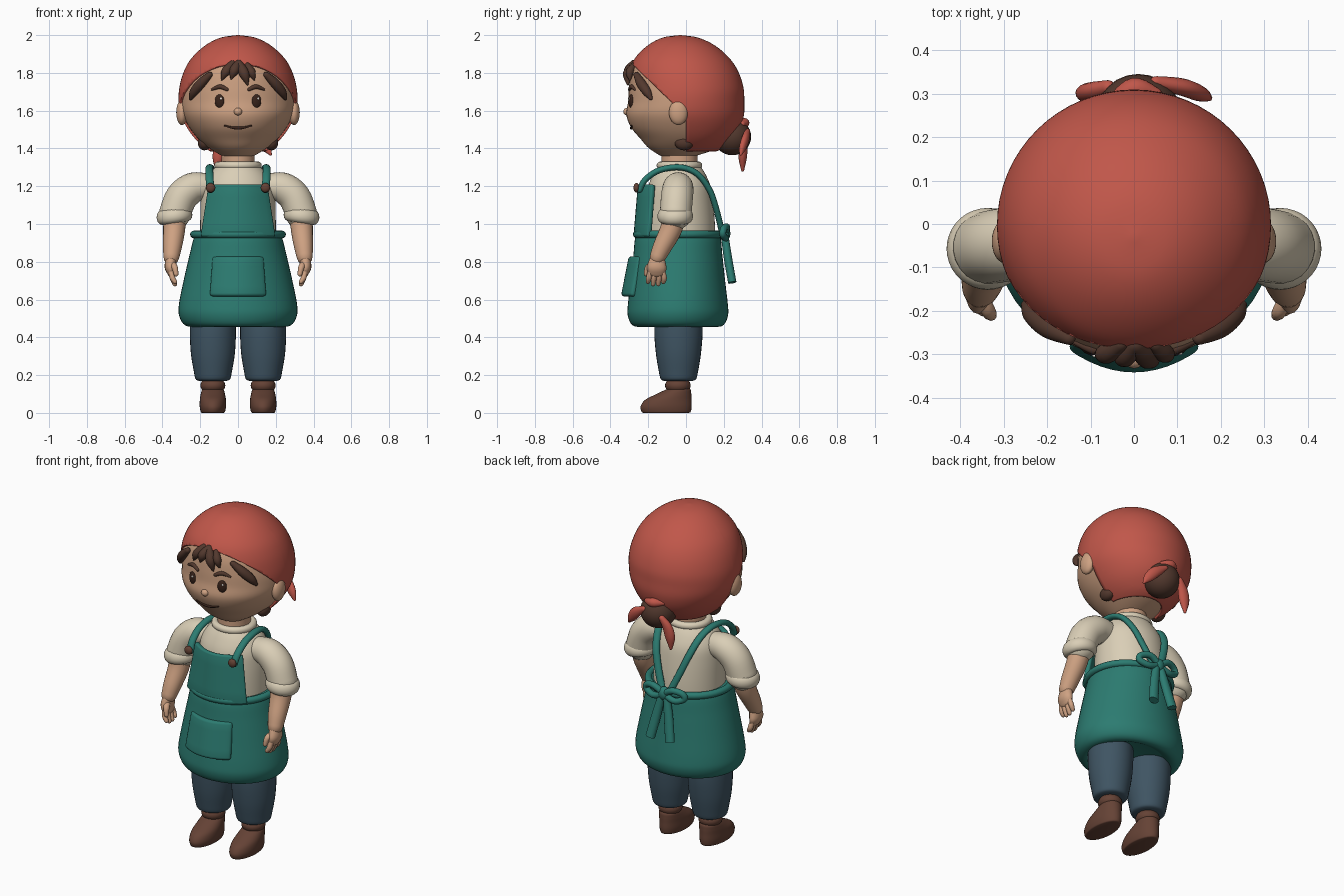
import bpy, bmesh, math
from mathutils import Vector, Matrix
from mathutils.bvhtree import BVHTree

cube = bpy.data.objects.get("Cube")
if cube:
    bpy.data.objects.remove(cube)


def material(name, *rgb):
    m = bpy.data.materials.new(name)
    m.use_nodes = True
    m.diffuse_color = (*rgb, 1)
    bsdf = next(n for n in m.node_tree.nodes if n.type == "BSDF_PRINCIPLED")
    bsdf.inputs["Base Color"].default_value = (*rgb, 1)
    return m


RED = material("scarf_red", .53, .095, .068)
SKIN = material("skin", .62, .36, .225)
HAIR = material("hair_brown", .085, .04, .027)
DARK = material("eye_dark", .04, .017, .011)
CREAM = material("shirt_cream", .7, .62, .47)
TEAL = material("apron_teal", .025, .2, .165)
BLUE = material("trouser_blue", .05, .09, .125)
BOOT = material("boot_brown", .13, .055, .036)
WHITE = material("eye_glint", .8, .75, .7)


def finish(name, bm, mat, angle=40):
    bmesh.ops.remove_doubles(bm, verts=bm.verts, dist=1e-5)
    bmesh.ops.recalc_face_normals(bm, faces=bm.faces)
    me = bpy.data.meshes.new(name)
    bm.to_mesh(me)
    bm.free()
    me.materials.append(mat)
    ob = bpy.data.objects.new(name, me)
    bpy.context.collection.objects.link(ob)
    bpy.ops.object.select_all(action="DESELECT")
    ob.select_set(True)
    bpy.context.view_layer.objects.active = ob
    bpy.ops.object.shade_smooth_by_angle(angle=math.radians(angle))
    return ob


def ball(name, loc, radii, mat, turn=0, tilt=0):
    bm = bmesh.new()
    m = (Matrix.Translation(loc) @ Matrix.Rotation(turn, 4, "Z")
         @ Matrix.Rotation(tilt, 4, "Y") @ Matrix.Diagonal((*radii, 1)))
    bmesh.ops.create_uvsphere(bm, u_segments=24, v_segments=16, radius=1, matrix=m)
    return finish(name, bm, mat)


def smooth_path(pts, closed, steps):
    n, out = len(pts), []
    at = lambda i: pts[i % n] if closed else pts[max(0, min(n - 1, i))]
    for i in range(n if closed else n - 1):
        for k in range(steps):
            t = k / steps
            out.append([.5 * (2*b + (c-a)*t + (2*a-5*b+4*c-d)*t*t + (3*b-a-3*c+d)*t**3)
                        for a, b, c, d in zip(at(i-1), at(i), at(i+1), at(i+2))])
    return out if closed else out + [list(pts[-1])]


def sweep(name, pts, mat, segs=16, level=False, closed=False, rounded=True, steps=5):
    """Tube through (x, y, z, radius[, radius2]); level keeps the rings horizontal."""
    path = smooth_path([(*p, p[3]) if len(p) == 4 else p for p in pts], closed, steps)
    rings, n = [], len(path)
    u = None
    for i, (x, y, z, ra, rb) in enumerate(path):
        lo, hi = (path[i-1], path[(i+1) % n]) if closed else (path[max(0, i-1)], path[min(n-1, i+1)])
        t = (Vector(hi[:3]) - Vector(lo[:3])).normalized()
        if level:
            u, v = Vector((1, 0, 0)), Vector((0, 1, 0))
        else:
            u = u or (Vector((1, 0, 0)) if abs(t.x) < .8 else Vector((0, 0, 1)))
            u = (u - t * u.dot(t)).normalized()
            v = t.cross(u)
        rings.append((Vector((x, y, z)), t, u, v, max(ra, 0), max(rb, 0)))
    if rounded and not level and not closed:
        cap = lambda r, s, a: (r[0] + r[1]*s*min(r[4:])*math.sin(a), r[1], r[2], r[3],
                               r[4]*math.cos(a), r[5]*math.cos(a))
        angles = [math.radians(d) for d in (30, 60, 85)]
        rings = ([cap(rings[0], -1, a) for a in reversed(angles)] + rings
                 + [cap(rings[-1], 1, a) for a in angles])
    bm = bmesh.new()
    loops = [[bm.verts.new(c + u*ra*math.cos(math.tau*k/segs) + v*rb*math.sin(math.tau*k/segs))
              for k in range(segs)] for c, t, u, v, ra, rb in rings]
    for a, b in zip(loops, loops[1:] + (loops[:1] if closed else [])):
        for k in range(segs):
            bm.faces.new((a[k], a[(k+1) % segs], b[(k+1) % segs], b[k]))
    if not closed:
        bm.faces.new(loops[0])
        bm.faces.new(loops[-1])
    return finish(name, bm, mat)


def loft(name, rings, mat, x=0, segs=48):
    """Stack of horizontal ellipses given as (z, rx, ry, cy)."""
    return sweep(name, [(x, cy, z, rx, ry) for z, rx, ry, cy in rings], mat, segs, level=True)


def plate(name, z0, z1, w0, w1, y0, y1, bow, thick, mat, corner):
    """Curved sheet hugging the front of the body."""
    bm = bmesh.new()
    bmesh.ops.create_grid(bm, x_segments=12, y_segments=4, size=1)
    for v in bm.verts:
        s, t = v.co.x, (v.co.y + 1) / 2
        v.co = (s * (w0 + (w1-w0)*t), y0 + (y1-y0)*t + bow*s*s, z0 + (z1-z0)*t)
    ob = finish(name, bm, mat)
    # Outer surface lies on the given curve, thickness goes inward
    solid = ob.modifiers.new("thickness", "SOLIDIFY")
    solid.thickness = thick
    solid.offset = -1 if ob.data.polygons[0].normal.y < 0 else 1
    bev = ob.modifiers.new("soft_edges", "BEVEL")
    bev.width, bev.segments = corner, 3
    return ob


# Head and head scarf
HEAD = [(1.345, 0, 0, -.05), (1.355, .07, .075, -.045), (1.40, .15, .18, -.015),
        (1.45, .21, .235, -.005), (1.51, .257, .282, -.008), (1.58, .293, .306, -.01),
        (1.65, .304, .302, -.004), (1.72, .3, .298, -.004), (1.80, .278, .28, -.012),
        (1.87, .238, .242, -.02), (1.935, .168, .172, -.025), (1.975, .088, .09, -.03),
        (1.988, 0, 0, -.03)]
head = loft("head", HEAD, SKIN)
tree = BVHTree.FromPolygons([v.co for v in head.data.vertices],
                            [p.vertices[:] for p in head.data.polygons])


def face(x, z, out=0.0):
    return tree.ray_cast(Vector((x, -2, z)), Vector((0, 1, 0)))[0] + Vector((0, -out, 0))


scarf = loft("head_scarf", [(1.68 + (z-1.68)*1.04, rx*1.035, ry*1.035, cy)
                            for z, rx, ry, cy in HEAD], RED, segs=64)
bm = bmesh.new()
bm.from_mesh(scarf.data)
for co, no in (((0, 0, 1.57), (0, .97, 1)), ((0, 0, 1.5), (0, 1, 0)), ((0, 0, 1.385), (0, 0, 1))):
    bmesh.ops.bisect_plane(bm, geom=bm.verts[:] + bm.edges[:] + bm.faces[:], plane_co=co, plane_no=no)
gone = []
for f in bm.faces:
    c = f.calc_center_median()
    if c.z < 1.385 or (c.y < 0 and c.z + .97*c.y < 1.57):
        gone.append(f)
bmesh.ops.delete(bm, geom=gone, context="FACES")
bm.to_mesh(scarf.data)
bm.free()
rim = scarf.modifiers.new("cloth", "SOLIDIFY")
rim.thickness, rim.offset = .014, -1

# Bun, knot and scarf tails
ball("hair_bun", (.01, .245, 1.462), (.1, .1, .098), HAIR)
sweep("scarf_knot", [(-.05, .285, 1.535, .012), (0, .31, 1.535, .026), (.05, .3, 1.53, .014)], RED)
sweep("scarf_tail_left", [(.05, .325, 1.49, .015), (.11, .315, 1.45, .03, .02),
                          (.15, .3, 1.405, .026, .018), (.172, .29, 1.37, .008)], RED)
sweep("scarf_tail_right", [(-.06, .315, 1.46, .016), (-.09, .305, 1.41, .03, .022),
                           (-.105, .3, 1.35, .03, .022), (-.11, .3, 1.285, .008)], RED)

# Fringe tufts
for i, (xa, za, xb, zb, r) in enumerate([(-.03, 1.85, -.085, 1.765, .024), (.0, 1.85, -.035, 1.77, .026),
                                         (.005, 1.85, .05, 1.74, .027), (.05, 1.84, .085, 1.765, .022)]):
    a, b = face(xa, za, .004), face(xb, zb, .012)
    mid = face((xa+xb)/2 + (xb-xa)*.12, (za+zb)/2, .016)
    sweep(f"fringe_tuft_{i}", [(*a, r*.7), (*mid, r), (*b, .006)], HAIR)

# Facial features, ears and side hair
ball("nose", face(0, 1.595, -.004), (.022, .02, .02), SKIN)
sweep("mouth", [(*face(x, 1.508 + 2.6*x*x, .001), .008 - .05*abs(x)) for x in (-.07, -.035, 0, .035, .07)], DARK)
for s, side in ((1, "left"), (-1, "right")):
    ball(f"eye_{side}", face(s*.098, 1.65, .001), (.026, .012, .036), DARK, turn=s*.33)
    ball(f"eye_glint_{side}", face(s*.098 + .008, 1.664, .012), (.006, .004, .007), WHITE)
    sweep(f"eyebrow_{side}", [(*face(s*x, z, .002), r) for x, z, r in
                              ((.058, 1.712, .009), (.095, 1.727, .012), (.138, 1.712, .006))], HAIR)
    sweep(f"side_lock_{side}", [(*face(s*x, z, .012), r) for x, z, r in
                                ((.15, 1.79, .016), (.195, 1.745, .026), (.232, 1.70, .024), (.25, 1.665, .01))], HAIR)
    ball(f"ear_{side}", (s*.297, -.04, 1.59), (.03, .05, .066), SKIN)
    ball(f"nape_hair_{side}", (s*.178, -.01, 1.43), (.035, .05, .04), HAIR)

# Neck, shirt and collar
loft("neck", [(1.26, .09, .095, -.035), (1.33, .088, .095, -.035), (1.42, .088, .095, -.035)], SKIN)
loft("shirt", [(.88, .2, .19, -.035), (1.0, .2, .188, -.035), (1.12, .198, .178, -.035),
               (1.2, .19, .165, -.035), (1.26, .16, .14, -.035), (1.3, .12, .115, -.035),
               (1.31, .1, .1, -.035)], CREAM)


def ring(name, z, rx, ry, cy, r, mat):
    pts = [(rx*math.cos(a), cy + ry*math.sin(a), z, r) for a in (math.tau*k/16 for k in range(16))]
    return sweep(name, pts, mat, 12, closed=True, steps=3)


ring("collar", 1.31, .105, .1, -.035, .021, CREAM)

# Apron skirt, waistband, bib and pocket
loft("apron_skirt", [(.475, .2, .17, -.043), (.456, .25, .215, -.043), (.472, .29, .248, -.043),
                     (.52, .313, .266, -.043), (.58, .312, .264, -.043), (.7, .288, .25, -.043),
                     (.83, .258, .236, -.043), (.94, .228, .222, -.043), (.95, .19, .18, -.043)], TEAL)
ring("waistband", .945, .234, .218, -.043, .02, TEAL)
plate("apron_bib", .935, 1.21, .202, .16, -.278, -.255, .075, .028, TEAL, .01)
plate("apron_pocket", .62, .83, .155, .14, -.344, -.303, .055, .04, TEAL, .015)

# Apron bow at the back
ball("bow_knot", (0, .205, .95), (.035, .03, .04), TEAL)
for s, side in ((1, "left"), (-1, "right")):
    sweep(f"bow_loop_{side}", [(s*x, y, z, .018) for x, y, z in
          ((.01, .21, .95), (.06, .215, .985), (.115, .2, .975), (.125, .195, .945), (.07, .21, .925))],
          TEAL, closed=True)
    sweep(f"bow_tail_{side}", [(s*.015, .205, .94, .02), (s*.04, .222, .82, .027, .022),
                               (s*.065, .245, .69, .028, .022)], TEAL, rounded=False)

# Straps, buttons, arms, legs and boots
for s, side in ((1, "left"), (-1, "right")):
    sweep(f"strap_{side}", [(s*x, y, z, .021, .016) for x, y, z in
          ((.145, -.245, 1.18), (.15, -.215, 1.235), (.152, -.14, 1.285), (.148, -.03, 1.3),
           (.135, .06, 1.265), (.11, .125, 1.18), (.075, .16, 1.08), (.025, .19, .96))], TEAL)
    ball(f"strap_button_{side}", (s*.145, -.262, 1.192), (.025, .016, .025), BOOT)
    sweep(f"sleeve_{side}", [(s*.17, -.04, 1.2, .07), (s*.24, -.042, 1.19, .082),
                             (s*.3, -.048, 1.14, .085), (s*.336, -.055, 1.05, .084)], CREAM, 24)
    sweep(f"sleeve_cuff_{side}", [(s*(.337 + .064*math.cos(a)), -.057 + .064*math.sin(a),
                                   1.045 - .01*math.cos(a), .03, .04)
                                  for a in (math.tau*k/12 for k in range(12))], CREAM, closed=True, steps=3)
    sweep(f"forearm_{side}", [(s*.335, -.06, 1.05, .06), (s*.338, -.08, .97, .058),
                              (s*.347, -.125, .88, .05), (s*.353, -.15, .825, .042)], SKIN, 24)
    sweep(f"palm_{side}", [(s*.355, -.152, .81, .03, .042), (s*.358, -.155, .77, .03, .052),
                           (s*.352, -.156, .74, .022, .046)], SKIN)
    for i in range(4):
        y = -.197 + .027*i
        sweep(f"finger_{side}_{i}", [(s*.354, y*.8 - .031, .75, .015), (s*.347, y, .715, .015),
                                     (s*.334, y - .004, .682 + .012*(i in (0, 3)), .012)], SKIN, 10)
    sweep(f"thumb_{side}", [(s*.35, -.17, .79, .018), (s*.335, -.2, .77, .017),
                            (s*.328, -.21, .735, .013)], SKIN, 10)
    loft(f"trouser_leg_{side}", [(.6, .115, .115, -.04), (.45, .122, .128, -.04), (.32, .117, .12, -.04),
                                 (.22, .101, .104, -.04), (.18, .092, .094, -.04), (.17, .075, .078, -.04)],
         BLUE, x=s*.133, segs=32)
    loft(f"boot_{side}", [(0, .058, .118, -.105), (.006, .064, .13, -.105), (.035, .07, .135, -.105),
                          (.07, .069, .122, -.093), (.1, .064, .092, -.064), (.125, .056, .064, -.04),
                          (.135, .04, .045, -.04)], BOOT, x=s*.133, segs=32)
    ball(f"boot_cuff_{side}", (s*.133, -.043, .145), (.066, .068, .046), BOOT)
